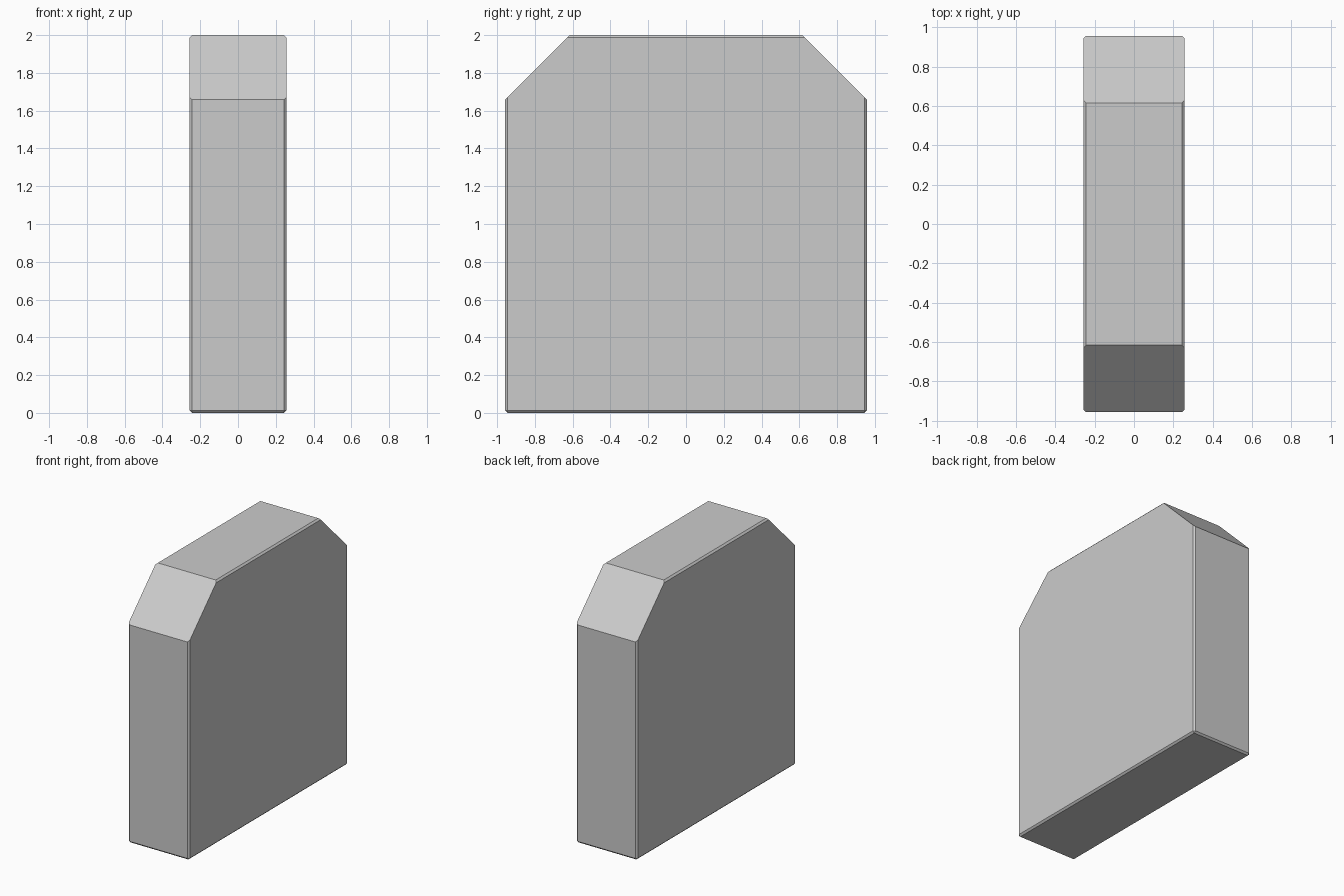
import bpy, bmesh
from mathutils import Matrix, Vector

if "Cube" in bpy.data.objects:
    bpy.data.objects.remove(bpy.data.objects["Cube"])

WIDTH, DEPTH, HEIGHT = 0.513, 1.914, 2.0
EDGE = 0.013       # small edge bevel
CORNER = 0.341     # large cut on the top front and back corners

# Bevelled slab standing on the ground
bm = bmesh.new()
bmesh.ops.create_cube(bm, size=1, matrix=Matrix.Translation((0, 0, HEIGHT / 2))
                      @ Matrix.Diagonal((WIDTH, DEPTH, HEIGHT, 1)))
bmesh.ops.bevel(bm, geom=bm.edges[:], offset=EDGE, segments=1,
                affect='EDGES', profile=0.5)

# Slice off the top front and back corners at 45 degrees
for side in (-1, 1):
    cut = bmesh.ops.bisect_plane(
        bm, geom=bm.verts[:] + bm.edges[:] + bm.faces[:],
        plane_co=Vector((0, side * (DEPTH / 2 - CORNER), HEIGHT)),
        plane_no=Vector((0, side, 1)).normalized(), clear_outer=True)
    rim = [e for e in cut['geom_cut'] if isinstance(e, bmesh.types.BMEdge)]
    bmesh.ops.contextual_create(bm, geom=rim)

bmesh.ops.recalc_face_normals(bm, faces=bm.faces[:])
mesh = bpy.data.meshes.new("chamfered_slab")
bm.to_mesh(mesh)
bm.free()
slab = bpy.data.objects.new("chamfered_slab", mesh)
bpy.context.collection.objects.link(slab)
